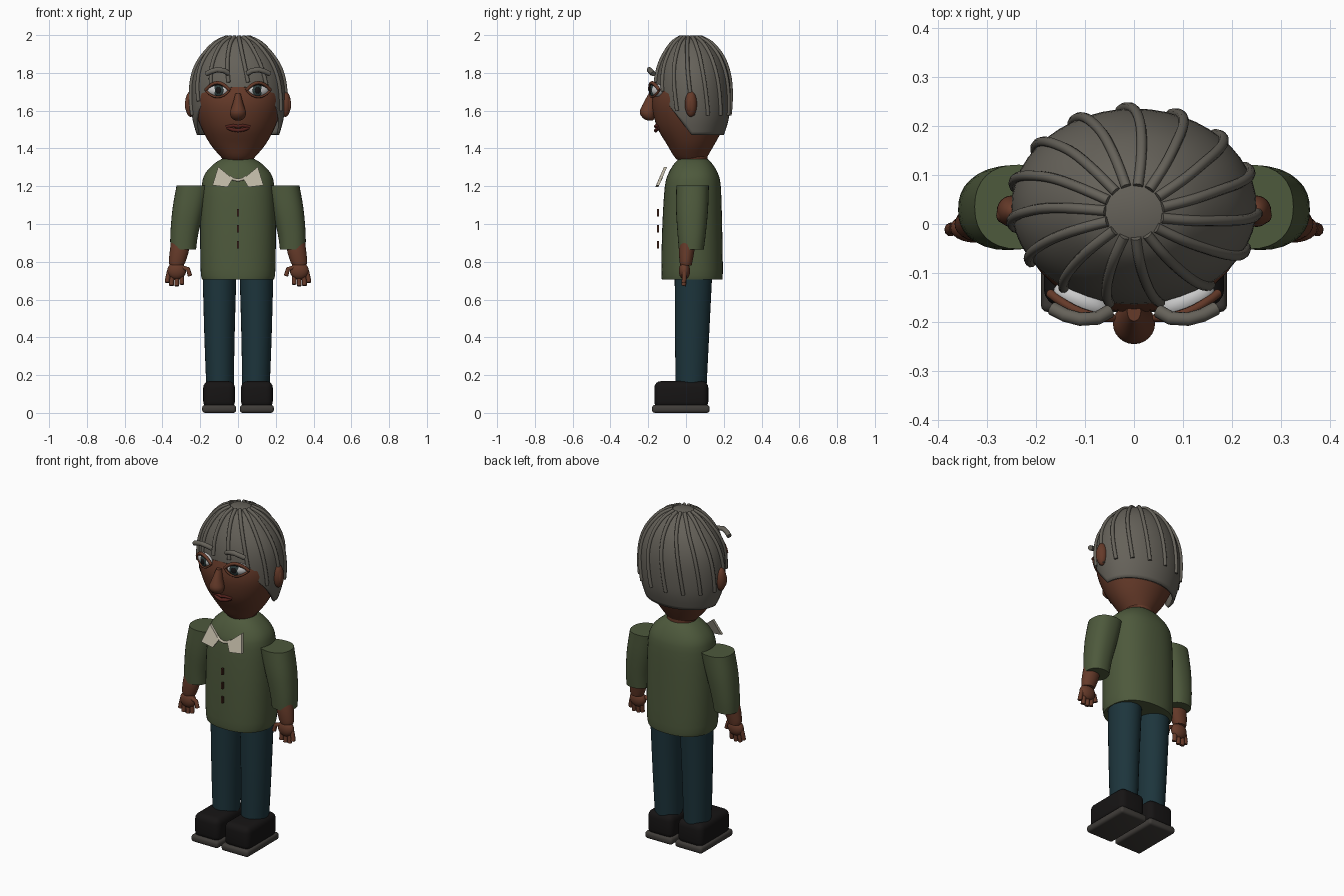
import bpy, bmesh, math
from mathutils import Vector, Matrix

if "Cube" in bpy.data.objects:
    bpy.data.objects.remove(bpy.data.objects["Cube"])


def material(name, rgb):
    m = bpy.data.materials.new(name)
    m.diffuse_color = (*rgb, 1)
    m.use_nodes = True
    m.node_tree.nodes["Principled BSDF"].inputs["Base Color"].default_value = m.diffuse_color
    return m


SKIN = material("skin", (.13, .042, .022))
LIP = material("lip", (.09, .016, .012))
HAIR = material("hair", (.13, .12, .10))
GREEN = material("green_cloth", (.075, .10, .045))
DENIM = material("denim", (.012, .035, .045))
BLACK = material("black", (.008, .007, .007))
SOLE = material("sole", (.05, .045, .04))
CREAM = material("cream", (.50, .46, .36))
WHITE = material("white", (.75, .75, .72))
IRIS = material("iris", (.03, .05, .05))
BROWN = material("brown", (.07, .025, .015))


def finish(name, bm, mat):
    bmesh.ops.recalc_face_normals(bm, faces=bm.faces)
    me = bpy.data.meshes.new(name)
    bm.to_mesh(me)
    bm.free()
    me.materials.append(mat)
    ob = bpy.data.objects.new(name, me)
    bpy.context.collection.objects.link(ob)
    return ob


def refine(rings, k=3):
    """Smoothly interpolate (z, cx, cy, rx, ry) rings."""
    r = [Vector(v) for v in rings]
    out = []
    for i in range(len(r) - 1):
        a, b, c, d = r[max(i - 1, 0)], r[i], r[i + 1], r[min(i + 2, len(r) - 1)]
        for j in range(k):
            t = j / k
            out.append(b + (c - a) * (t / 2) + (a * 2 - b * 5 + c * 4 - d) * (t * t / 2)
                       + (b * 3 - a - c * 3 + d) * (t ** 3 / 2))
    return out + [r[-1]]


def loft_bm(rings, n=40, power=2.0):
    bm = bmesh.new()
    prev = None

    def sp(v):
        return math.copysign(abs(v) ** (2 / power), v)
    for z, cx, cy, rx, ry in rings:
        angs = [2 * math.pi * i / n for i in range(n)]
        cur = [bm.verts.new((cx + rx * sp(math.cos(a)), cy + ry * sp(math.sin(a)), z)) for a in angs]
        if prev:
            for i in range(n):
                bm.faces.new((prev[i], prev[(i + 1) % n], cur[(i + 1) % n], cur[i]))
        else:
            bm.faces.new(cur)
        prev = cur
    bm.faces.new(prev)
    return bm


def loft(name, rings, mat, n=40, power=2.0, k=3):
    return finish(name, loft_bm(refine(rings, k), n, power), mat)


def ball(name, loc, size, mat, tilt=0):
    bm = bmesh.new()
    bmesh.ops.create_uvsphere(bm, u_segments=24, v_segments=14, radius=1)
    bm.transform(Matrix.Translation(loc) @ Matrix.Rotation(tilt, 4, 'Z') @ Matrix.Diagonal((*size, 1)))
    return finish(name, bm, mat)


def box(name, lo, hi, mat, bevel=0, seg=4):
    lo, hi = Vector(lo), Vector(hi)
    bm = bmesh.new()
    bmesh.ops.create_cube(bm, size=1)
    bm.transform(Matrix.Translation((lo + hi) / 2) @ Matrix.Diagonal((*(hi - lo), 1)))
    if bevel:
        bmesh.ops.bevel(bm, geom=bm.edges[:], offset=bevel, segments=seg, profile=.5, affect='EDGES')
    return finish(name, bm, mat)


def tube(name, pts, r, mat):
    cu = bpy.data.curves.new(name, 'CURVE')
    cu.dimensions = '3D'
    cu.bevel_depth, cu.bevel_resolution, cu.use_fill_caps = r, 3, True
    s = cu.splines.new('POLY')
    s.points.add(len(pts) - 1)
    for p, q in zip(s.points, pts):
        p.co = (*q, 1)
    cu.materials.append(mat)
    ob = bpy.data.objects.new(name, cu)
    bpy.context.collection.objects.link(ob)
    return ob


# head and neck
loft("head", [(1.335, 0, .03, .07, .07), (1.36, 0, .025, .095, .09), (1.42, 0, .025, .145, .125),
              (1.5, 0, .022, .19, .17), (1.58, 0, .02, .222, .193), (1.65, 0, .02, .236, .2),
              (1.72, 0, .027, .236, .192), (1.8, 0, .033, .21, .168), (1.88, 0, .035, .165, .13),
              (1.94, 0, .035, .10, .08)], SKIN)
loft("neck", [(1.28, 0, .04, .085, .075), (1.38, 0, .04, .085, .075)], SKIN)

# hair cap, trimmed along a sloping hairline
hair = refine([(1.44, 0, .035, .208, .155), (1.55, 0, .035, .24, .19), (1.65, 0, .035, .25, .2),
               (1.75, 0, .035, .245, .197), (1.83, 0, .035, .222, .18), (1.90, 0, .035, .178, .148),
               (1.96, 0, .03, .118, .1), (1.99, 0, .025, .055, .05)], 4)
bm = loft_bm(hair, 48)
for co, no in (((0, 0, 1.47), (0, 0, 1)), ((0, .03, 1.47), (0, .797, .604))):
    bmesh.ops.bisect_plane(bm, geom=bm.verts[:] + bm.edges[:] + bm.faces[:],
                           plane_co=co, plane_no=no, clear_inner=True)
cap = finish("hair_cap", bm, HAIR)
mod = cap.modifiers.new("thickness", 'SOLIDIFY')
mod.thickness, mod.offset = .014, -1

# braids running from the crown down the hair
for i in range(15):
    path = []
    for z, cx, cy, rx, ry in reversed(hair):
        a = math.radians(24 * i - 14 + 14 * (1.99 - z) / .4)
        p = Vector((cx + (rx + .003) * math.cos(a), cy + (ry + .003) * math.sin(a), z))
        if z > max(1.56, 1.49 - (p.y - .03) * 1.32):
            path.append(p)
    tube("braid", path, .0105, HAIR)

# nose and mouth
loft("nose", [(1.547, 0, -.19, .012, .012), (1.56, 0, -.197, .033, .03), (1.59, 0, -.203, .043, .042),
              (1.63, 0, -.195, .03, .036), (1.69, 0, -.178, .014, .02)], SKIN, 24)
tube("upper_lip", [(-.062, -.143, 1.515), (-.025, -.158, 1.521), (0, -.162, 1.517),
                   (.025, -.158, 1.521), (.062, -.143, 1.515)], .008, LIP)
tube("lower_lip", [(-.055, -.143, 1.51), (-.03, -.155, 1.5), (0, -.16, 1.495),
                   (.03, -.155, 1.5), (.055, -.143, 1.51)], .010, LIP)

for s in (1, -1):
    # ears
    ball("ear", (s * .25, .026, 1.635), (.03, .032, .068), SKIN)
    ball("ear_inner", (s * .268, .018, 1.632), (.013, .016, .04), SKIN)
    # eyes, lids and brows
    t = s * .4
    ball("eyeball", (s * .108, -.155, 1.708), (.06, .03, .034), WHITE, t)
    ball("iris", (s * .104, -.18, 1.708), (.029, .010, .031), IRIS, t)
    ball("pupil", (s * .104, -.187, 1.708), (.016, .007, .018), BLACK, t)
    for nm, h, m, r in (("upper_lid", .040, SKIN, .009), ("lower_lid", -.036, SKIN, .006),
                        ("lash_line", .031, BLACK, .005)):
        pts = []
        for j in range(9):
            u = j / 4 - 1
            pts.append((s * (.108 + u * .064), -.166 - .014 * (1 - u * u) + u * .025,
                        1.708 + h * (1 - u * u)))
        tube(nm, pts, r, m)
    tube("eyebrow", [(s * .05, -.178, 1.797), (s * .075, -.192, 1.812), (s * .11, -.194, 1.817),
                     (s * .14, -.186, 1.808), (s * .167, -.172, 1.795)], .014, HAIR)

    # sleeves
    loft("sleeve", [(.865, s * .29, .028, .068, .066), (.95, s * .284, .03, .074, .075),
                    (1.08, s * .262, .032, .085, .085), (1.205, s * .235, .035, .09, .086)],
         GREEN, 32, 2.3)
    # forearm and hand
    loft("forearm", [(.78, s * .325, 0, .036, .03), (.80, s * .322, 0, .044, .034),
                     (.85, s * .312, .003, .05, .04), (.9, s * .305, .008, .05, .042)], SKIN, 24)
    ball("palm", (s * .325, -.008, .752), (.05, .03, .046), SKIN)
    for x0, x1, z1 in ((.365, .374, .69), (.345, .352, .674), (.322, .324, .672), (.299, .297, .68)):
        tube("finger", [(s * x0, -.008, .745), (s * x1, -.01, z1 + .015), (s * x1, -.013, z1)], .0125, SKIN)
    tube("thumb", [(s * .30, -.015, .77), (s * .265, -.02, .762), (s * .254, -.022, .725)], .012, SKIN)

    # trouser legs
    loft("trouser_leg", [(.14, s * .095, .027, .073, .082), (.4, s * .098, .032, .08, .09),
                         (.76, s * .098, .04, .09, .1)], DENIM, 32)
    # shoes
    x = sorted((s * .016, s * .184))
    box("shoe", (x[0], -.168, .025), (x[1], .118, .168), BLACK, .035)
    x = sorted((s * .01, s * .19))
    box("shoe_sole", (x[0], -.18, 0), (x[1], .125, .042), SOLE, .015, 3)

    # collar flaps
    bm = bmesh.new()
    quad = [(.105, -.108, 1.303), (.028, -.135, 1.24), (.055, -.155, 1.195), (.135, -.15, 1.205)]
    vs = [[bm.verts.new((s * a, b + d, c)) for a, b, c in quad] for d in (-.008, .008)]
    bm.faces.new(vs[0])
    bm.faces.new(vs[1])
    for j in range(4):
        k = (j + 1) % 4
        bm.faces.new((vs[0][j], vs[0][k], vs[1][k], vs[1][j]))
    finish("collar_flap", bm, CREAM)

# jacket body
loft("jacket", [(.705, 0, .032, .19, .16), (.76, 0, .032, .198, .163), (1.0, 0, .033, .2, .158),
                (1.2, 0, .036, .192, .148), (1.27, 0, .038, .172, .13), (1.32, 0, .038, .125, .1),
                (1.345, 0, .038, .085, .075)], GREEN, 48, 2.3)
# collar band and buttons
tube("collar_band", [(-.045, -.13, 1.25), (-.025, -.135, 1.237), (0, -.137, 1.232),
                     (.025, -.135, 1.237), (.045, -.13, 1.25)], .008, CREAM)
for z in (1.06, .975, .89):
    box("button", (-.006, -.154, z - .019), (.006, -.142, z + .019), BROWN)

# smooth shading with sharp edges kept
bpy.ops.object.select_all(action='DESELECT')
for ob in bpy.context.scene.objects:
    if ob.type == 'MESH':
        ob.select_set(True)
        bpy.context.view_layer.objects.active = ob
bpy.ops.object.shade_smooth_by_angle(angle=math.radians(40))
